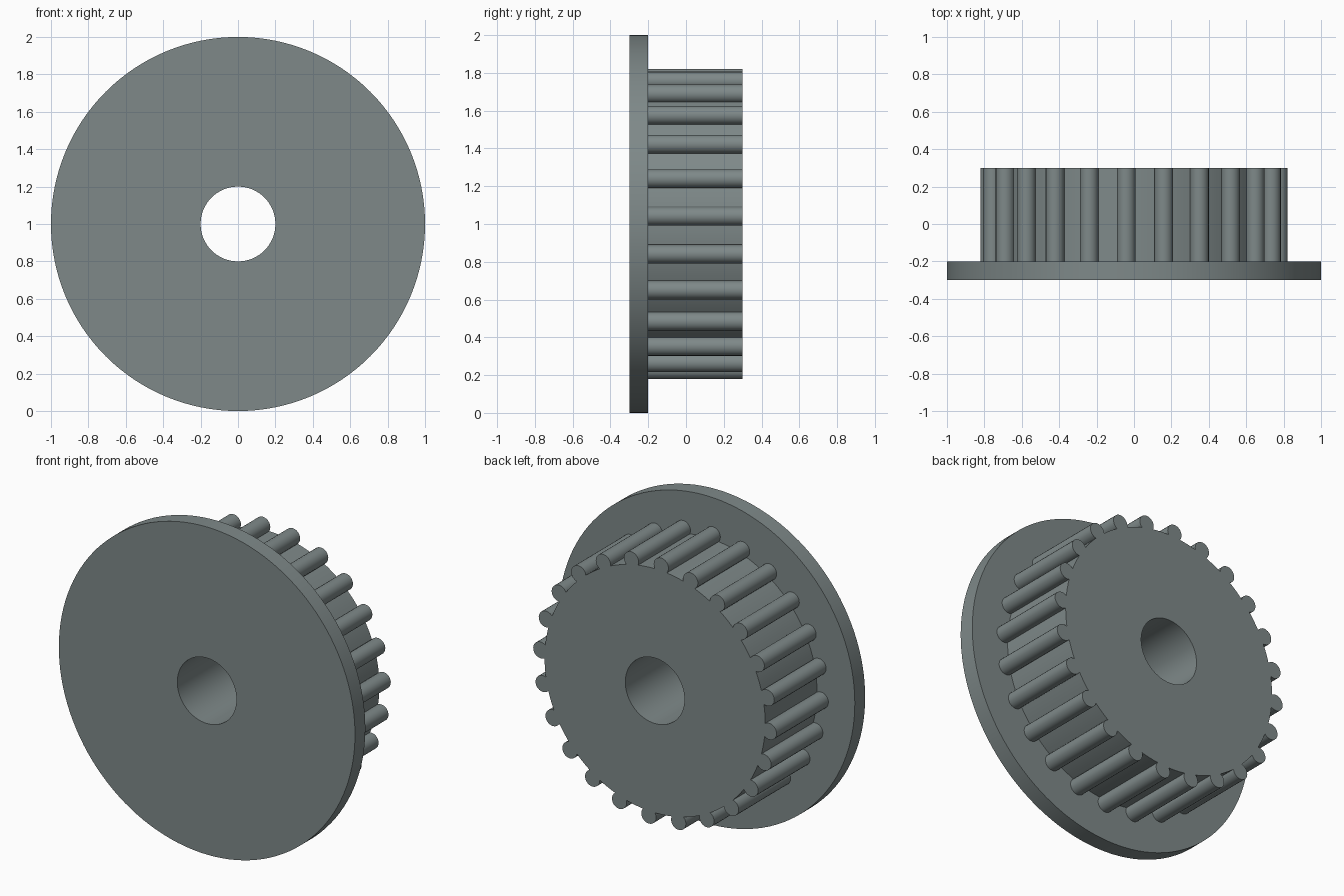
import bpy, bmesh, math

if "Cube" in bpy.data.objects:
    bpy.data.objects.remove(bpy.data.objects["Cube"])

TEETH, OFFSET = 24, math.radians(3.1)
FLANGE_R, BODY_R, BORE_R = 1.0, 0.745, 0.2
TOOTH_C, TOOTH_R = 0.773, 0.05           # tooth centre distance and radius
FRONT, STEP, BACK = -0.3, -0.2, 0.3      # y of flange face, shoulder, end face


def circle(radius, n):
    return [(radius * math.cos(math.tau * i / n), radius * math.sin(math.tau * i / n))
            for i in range(n)]


def gear_outline():
    """Round body outline with a round bulging tooth at every step."""
    half = math.acos((TOOTH_C**2 + BODY_R**2 - TOOTH_R**2) / (2 * TOOTH_C * BODY_R))
    phi = math.atan2(BODY_R * math.sin(half), BODY_R * math.cos(half) - TOOTH_C)
    pitch, pts = math.tau / TEETH, []
    for t in range(TEETH):
        a = OFFSET + t * pitch
        for i in range(17):              # tooth arc
            p = -phi + 2 * phi * i / 16
            x, z = TOOTH_C + TOOTH_R * math.cos(p), TOOTH_R * math.sin(p)
            pts.append((x * math.cos(a) - z * math.sin(a),
                        x * math.sin(a) + z * math.cos(a)))
        for i in range(1, 4):            # body arc up to the next tooth
            b = a + half + (pitch - 2 * half) * i / 4
            pts.append((BODY_R * math.cos(b), BODY_R * math.sin(b)))
    return pts


bm = bmesh.new()


def loop(pts, y):
    verts = [bm.verts.new((x, y, z)) for x, z in pts]
    return verts, [bm.edges.new((v, verts[i - 1])) for i, v in enumerate(verts)]


def wall(a, b):
    for i in range(len(a[0])):
        bm.faces.new((a[0][i - 1], a[0][i], b[0][i], b[0][i - 1]))


def cap(outer, inner):
    bmesh.ops.triangle_fill(bm, use_beauty=True, edges=outer[1] + inner[1])


rim, bore, gear = circle(FLANGE_R, 128), circle(BORE_R, 64), gear_outline()
rim_front, rim_back = loop(rim, FRONT), loop(rim, STEP)
gear_front, gear_back = loop(gear, STEP), loop(gear, BACK)
bore_front, bore_back = loop(bore, FRONT), loop(bore, BACK)

# Flat faces: flange front, flange shoulder, toothed end
cap(rim_front, bore_front)
cap(rim_back, gear_front)
cap(gear_back, bore_back)
# Side walls: flange rim, teeth, bore
wall(rim_front, rim_back)
wall(gear_front, gear_back)
wall(bore_front, bore_back)
bmesh.ops.recalc_face_normals(bm, faces=bm.faces)

mesh = bpy.data.meshes.new("toothed_pulley")
bm.to_mesh(mesh)
bm.free()
pulley = bpy.data.objects.new("toothed_pulley", mesh)
bpy.context.collection.objects.link(pulley)
pulley.location.z = 1.0

grey = bpy.data.materials.new("steel grey")
grey.diffuse_color = (0.21, 0.25, 0.25, 1)
grey.use_nodes = True
grey.node_tree.nodes["Principled BSDF"].inputs["Base Color"].default_value = grey.diffuse_color
mesh.materials.append(grey)

bpy.context.view_layer.objects.active = pulley
pulley.select_set(True)
bpy.ops.object.shade_smooth_by_angle(angle=math.radians(30))
